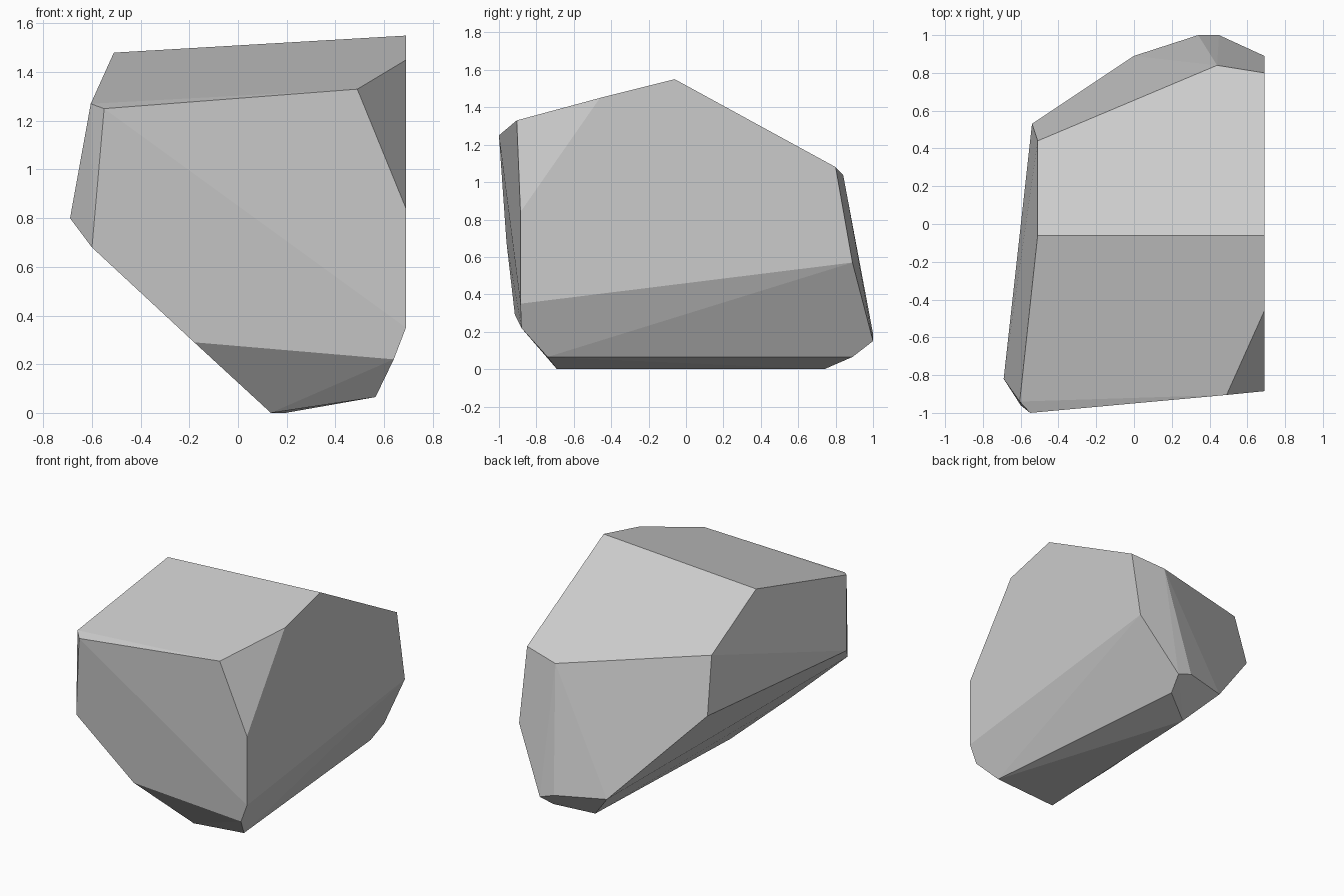
import bpy
import bmesh
import math

cube = bpy.data.objects.get("Cube")
if cube:
    bpy.data.objects.remove(cube, do_unlink=True)

# Plain stone colour
stone = bpy.data.materials.new("stone_grey")
stone.use_nodes = True
grey = (0.6, 0.6, 0.6, 1)
stone.diffuse_color = grey
stone.node_tree.nodes["Principled BSDF"].inputs["Base Color"].default_value = grey

# Corners of the chiselled boulder, grouped by region
corners = {
    "front_rim": [(-.55, -1, 1.25), (.49, -.905, 1.33), (.69, -.885, .84),
                  (.69, -.885, .35), (.64, -.88, .22), (-.18, -.915, .29),
                  (-.6, -.96, .68)],
    "left_side": [(-.605, -.94, 1.27), (-.69, -.82, .8), (-.54, .53, .81)],
    "top_ridge": [(-.51, -.06, 1.48), (.69, -.06, 1.55), (.69, -.46, 1.45)],
    "back_rim": [(.69, .8, 1.08), (.44, .84, 1.04), (-.51, .44, 1.2),
                 (.69, .89, .57)],
    "back_foot": [(0, .89, .21), (.34, 1, .19), (.45, 1, .15)],
    "underside": [(.565, -.74, .065), (.135, -.69, 0), (.195, .74, 0),
                  (.42, .89, .065)],
}

# Wrap the corners in a convex shell and merge nearly flat facets
bm = bmesh.new()
for region in corners.values():
    for corner in region:
        bm.verts.new(corner)
bmesh.ops.convex_hull(bm, input=list(bm.verts))
bmesh.ops.dissolve_limit(bm, angle_limit=math.radians(3),
                         verts=list(bm.verts), edges=list(bm.edges))
bmesh.ops.recalc_face_normals(bm, faces=list(bm.faces))
for face in bm.faces:
    face.smooth = False

mesh = bpy.data.meshes.new("boulder")
bm.to_mesh(mesh)
bm.free()
mesh.materials.append(stone)
boulder = bpy.data.objects.new("boulder", mesh)
bpy.context.collection.objects.link(boulder)
